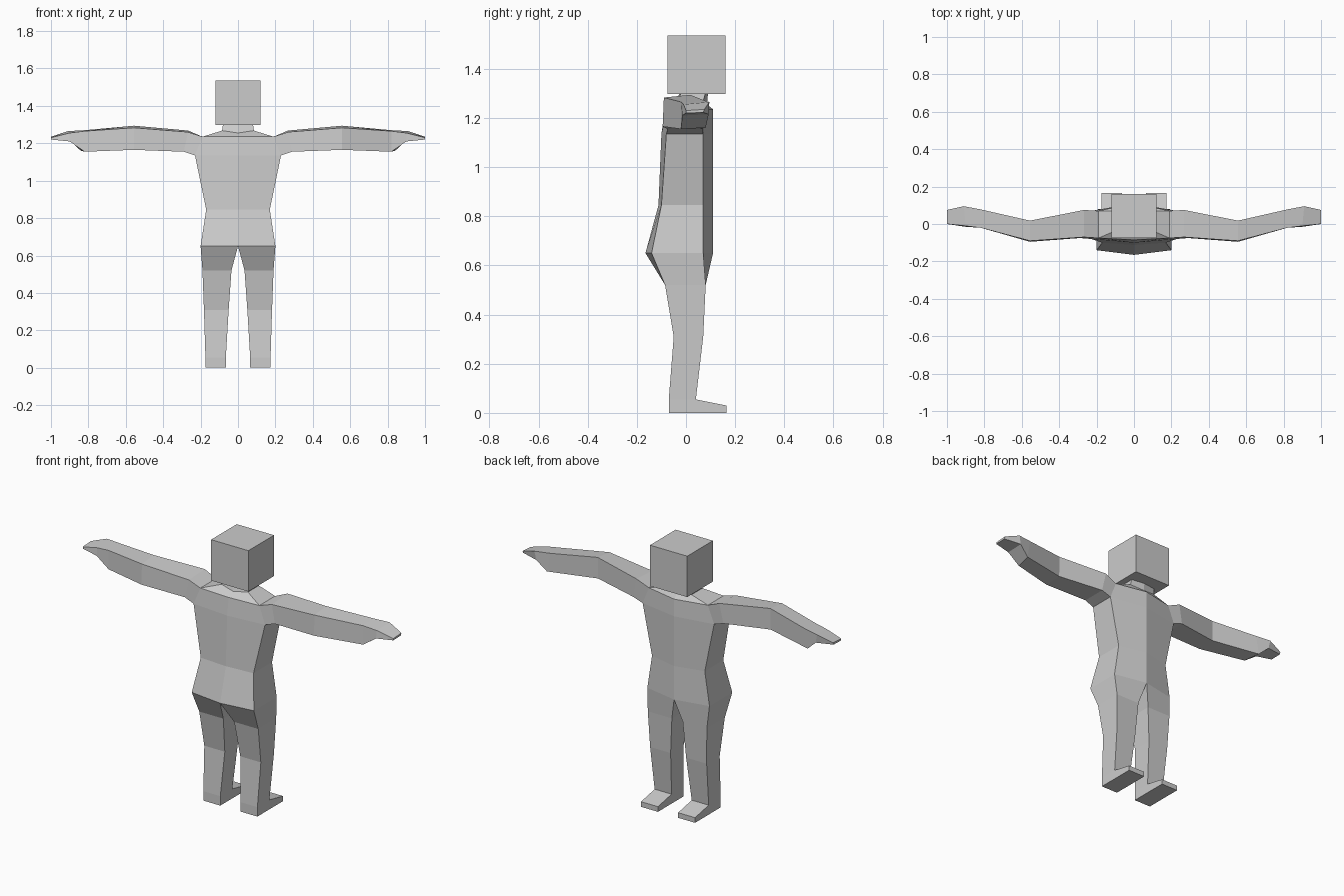
import bpy, bmesh

if "Cube" in bpy.data.objects:
    bpy.data.objects.remove(bpy.data.objects["Cube"])


def loft(bm, rings, skip=(), cap=False):
    """Join four-point rings with quads; skip lists (section, side) left open."""
    vs = [[bm.verts.new(p) for p in r] for r in rings]
    for i in range(len(vs) - 1):
        a, b = vs[i], vs[i + 1]
        for k in range(4):
            if (i, k) not in skip:
                n = (k + 1) % 4
                bm.faces.new((a[k], a[n], b[n], b[k]))
    if cap:
        bm.faces.new(vs[-1])


def half_ring(x, yb, yf, mid_b, mid_f, z, mid_z=None):
    """Half torso ring: mid back, outer back, outer front, mid front."""
    m = z if mid_z is None else mid_z
    return [(0, mid_b, m), (x, yb, z), (x, yf, z), (0, mid_f, m)]


def leg_ring(xi, xo, yb, yf, z):
    return [(xi, yb, z), (xo, yb, z), (xo, yf, z), (xi, yf, z)]


bm = bmesh.new()

# Torso and neck, open at the shoulder socket and the mirror plane
hip = half_ring(.2, -.14, .07, -.165, .11, .65)
chest = half_ring(.23, -.08, .07, -.1, .11, 1.135)
shoulder = half_ring(.19, -.075, .07, -.085, .11, 1.235)
torso = [hip,
         half_ring(.17, -.1, .07, -.112, .11, .845),
         chest, shoulder,
         half_ring(.085, -.03, .07, -.045, .085, 1.268, 1.255),
         half_ring(.08, -.02, .08, -.025, .09, 1.305)]
loft(bm, torso, {(i, 3) for i in range(5)} | {(2, 1)})

# Leg
ankle = leg_ring(.065, .174, -.07, .04, .055)
sole = leg_ring(.065, .174, -.07, .04, 0)
loft(bm, [hip,
          leg_ring(.035, .19, -.085, .08, .52),
          leg_ring(.05, .182, -.05, .07, .31),
          ankle, sole], {(3, 2)}, cap=True)

# Foot
toe = [(.065, .165, .03), (.174, .165, .03), (.174, .165, 0), (.065, .165, 0)]
loft(bm, [[ankle[3], ankle[2], sole[2], sole[3]], toe], cap=True)

# Arm: bottom back, bottom front, top front, top back
loft(bm, [
    [chest[1], chest[2], shoulder[2], shoulder[1]],
    [(.29, -.075, 1.155), (.29, .07, 1.155), (.267, .075, 1.268), (.267, -.07, 1.26)],
    [(.556, -.095, 1.165), (.556, .015, 1.17), (.556, .018, 1.294), (.556, -.09, 1.283)],
    [(.82, -.02, 1.155), (.84, .08, 1.16), (.82, .078, 1.27), (.82, -.02, 1.265)],
    [(.9, -.015, 1.21), (.9, .092, 1.215), (.91, .095, 1.265), (.9, -.01, 1.255)],
    [(1, 0, 1.22), (1, .07, 1.222), (1, .075, 1.235), (1, 0, 1.23)],
], cap=True)

bmesh.ops.remove_doubles(bm, verts=bm.verts, dist=.0005)
bmesh.ops.recalc_face_normals(bm, faces=bm.faces)
mesh = bpy.data.meshes.new("body")
bm.to_mesh(mesh)
bm.free()
body = bpy.data.objects.new("body", mesh)
bpy.context.collection.objects.link(body)
mirror = body.modifiers.new("Mirror", "MIRROR")
mirror.use_clip = True

# Head
bpy.ops.mesh.primitive_cube_add(size=1, location=(0, .042, 1.417))
head = bpy.context.object
head.name = "head"
head.scale = (.24, .236, .238)
